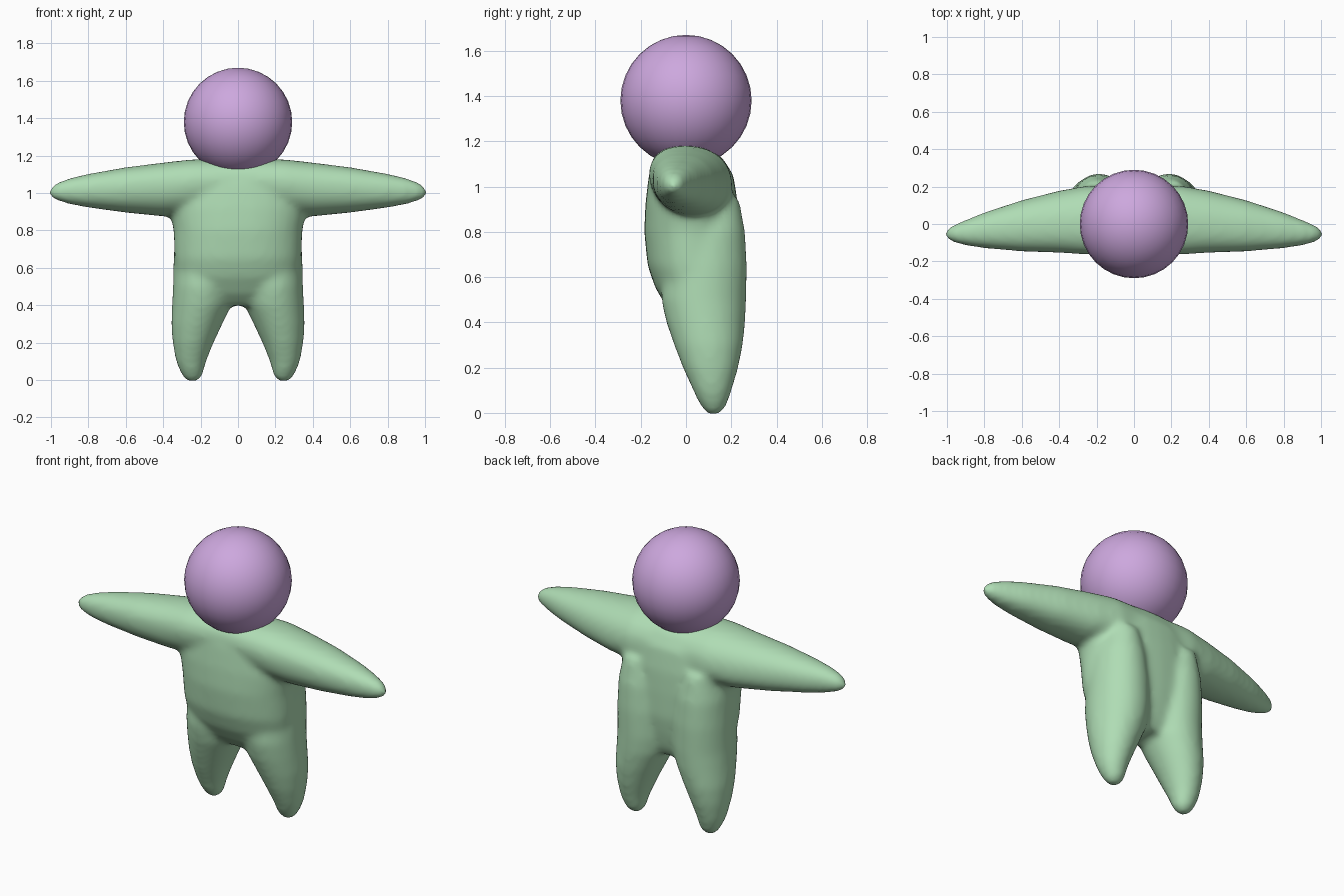
import bpy, bmesh, math
from mathutils import Vector

cube = bpy.data.objects.get("Cube")
if cube:
    bpy.data.objects.remove(cube)


def make_material(name, color):
    mat = bpy.data.materials.new(name)
    mat.use_nodes = True
    mat.diffuse_color = (*color, 1)
    mat.node_tree.nodes["Principled BSDF"].inputs["Base Color"].default_value = (*color, 1)
    return mat


def loft(bm, stations, place, sides=32, power=0.9):
    """Closed tube; each station is (position, a_min, a_max, b_min, b_max)."""
    rings = []
    for t, a0, a1, b0, b1 in stations:
        ring = []
        for i in range(sides):
            ang = math.tau * i / sides
            c, s = math.cos(ang), math.sin(ang)
            a = (a0 + a1) / 2 + (a1 - a0) / 2 * math.copysign(abs(c) ** power, c)
            b = (b0 + b1) / 2 + (b1 - b0) / 2 * math.copysign(abs(s) ** power, s)
            ring.append(bm.verts.new(place(t, a, b)))
        rings.append(ring)
    for low, high in zip(rings, rings[1:]):
        for i in range(sides):
            j = (i + 1) % sides
            bm.faces.new((low[i], low[j], high[j], high[i]))
    bm.faces.new(rings[0][::-1])
    bm.faces.new(rings[-1])


green = make_material("soft green", (0.43, 0.72, 0.46))
purple = make_material("soft purple", (0.61, 0.39, 0.73))

bm = bmesh.new()

# Torso: height, x range, y range
torso = [
    (0.40, -0.22, 0.22, -0.02, 0.17),
    (0.46, -0.30, 0.30, -0.08, 0.20),
    (0.55, -0.33, 0.33, -0.135, 0.22),
    (0.65, -0.34, 0.34, -0.17, 0.235),
    (0.80, -0.345, 0.345, -0.185, 0.235),
    (0.92, -0.37, 0.37, -0.18, 0.23),
    (1.05, -0.36, 0.36, -0.165, 0.21),
    (1.13, -0.30, 0.30, -0.14, 0.16),
    (1.18, -0.20, 0.20, -0.09, 0.08),
]
loft(bm, torso, lambda t, a, b: Vector((a, b, t)))

# Leg: height, x range, y range; the top runs on as a bulge up the back
leg = [
    (-0.01, 0.225, 0.265, 0.10, 0.14),
    (0.01, 0.195, 0.29, 0.08, 0.165),
    (0.04, 0.185, 0.308, 0.058, 0.183),
    (0.10, 0.170, 0.332, 0.03, 0.203),
    (0.20, 0.130, 0.350, -0.015, 0.232),
    (0.30, 0.083, 0.357, -0.053, 0.252),
    (0.40, 0.035, 0.353, -0.088, 0.262),
    (0.50, 0.02, 0.348, -0.11, 0.267),
    (0.65, 0.03, 0.345, -0.10, 0.27),
    (0.80, 0.05, 0.335, -0.08, 0.262),
    (0.95, 0.10, 0.30, -0.05, 0.235),
]

# Arm: distance out, y range, z range
arm = [
    (0.00, -0.15, 0.20, 0.90, 1.185),
    (0.25, -0.16, 0.205, 0.88, 1.18),
    (0.40, -0.153, 0.177, 0.875, 1.163),
    (0.60, -0.147, 0.127, 0.895, 1.138),
    (0.80, -0.130, 0.062, 0.922, 1.103),
    (0.90, -0.115, 0.022, 0.940, 1.080),
    (0.96, -0.100, -0.003, 0.958, 1.058),
    (0.99, -0.088, -0.018, 0.968, 1.042),
    (1.008, -0.065, -0.040, 0.990, 1.018),
]
for side in (-1, 1):
    loft(bm, leg, lambda t, a, b: Vector((side * a, b, t)), power=1)
    # The upper half of the arm leans forward
    loft(bm, arm, lambda t, a, b: Vector((side * t, a - 0.2 * (b - 1.02) * (1 - t), b)))

bmesh.ops.recalc_face_normals(bm, faces=bm.faces)
mesh = bpy.data.meshes.new("body")
bm.to_mesh(mesh)
bm.free()
body = bpy.data.objects.new("body", mesh)
bpy.context.collection.objects.link(body)
mesh.materials.append(green)

# Fuse the limbs into one soft skin
remesh = body.modifiers.new("fuse", "REMESH")
remesh.mode = "VOXEL"
remesh.voxel_size = 0.016
remesh.use_smooth_shade = True
soften = body.modifiers.new("soften", "SMOOTH")
soften.factor = 0.5
soften.iterations = 14

# Head
bpy.ops.mesh.primitive_uv_sphere_add(segments=32, ring_count=16, radius=0.29, location=(0, 0, 1.38))
head = bpy.context.object
head.name = "head"
head.data.materials.append(purple)
bpy.ops.object.shade_smooth()
